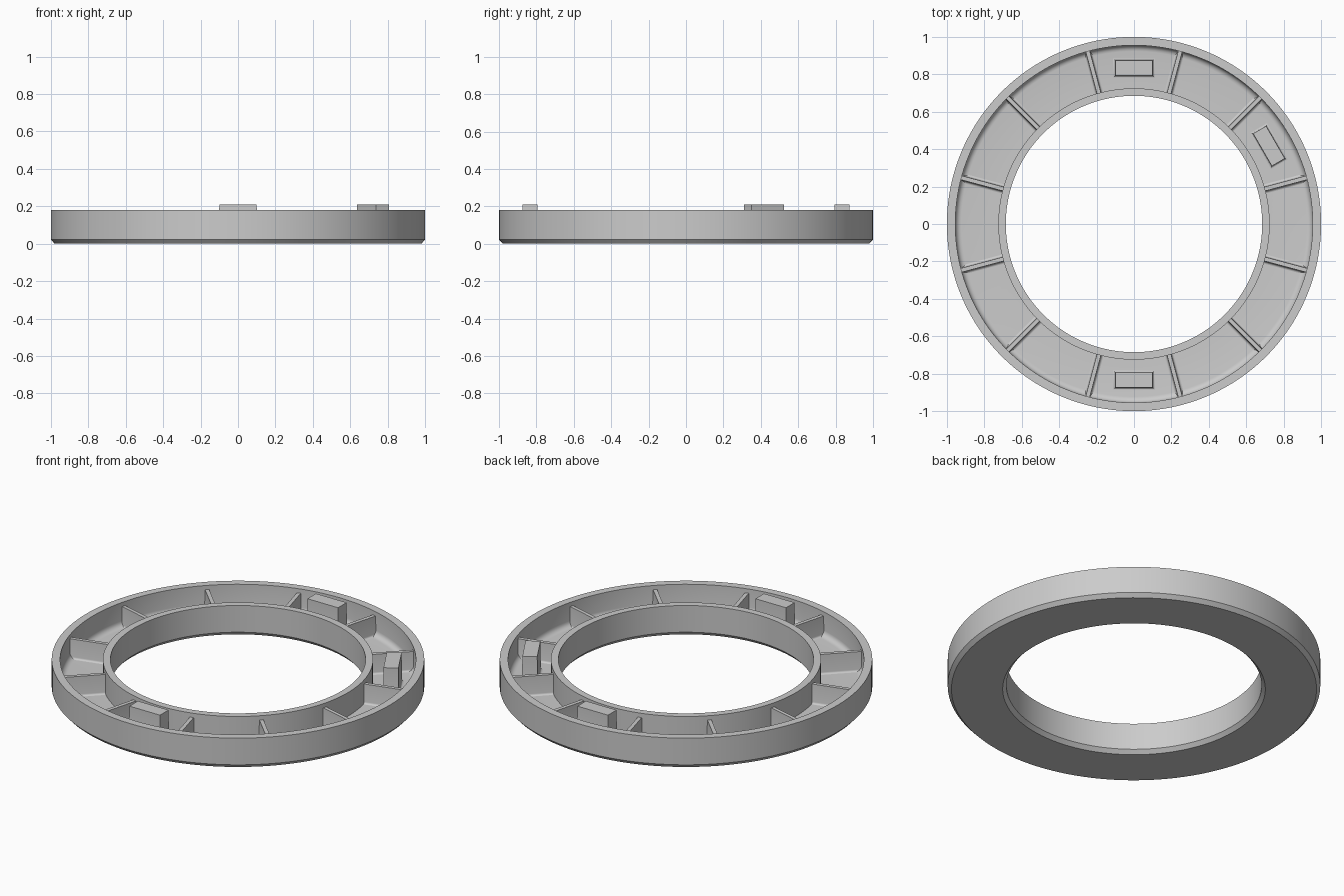
import bpy, bmesh, math
from mathutils import Matrix

if "Cube" in bpy.data.objects:
    bpy.data.objects.remove(bpy.data.objects["Cube"])

FLOOR = 0.04
SEGMENTS = 160


def finish(bm, name, matrix=Matrix()):
    bmesh.ops.recalc_face_normals(bm, faces=bm.faces)
    mesh = bpy.data.meshes.new(name)
    bm.to_mesh(mesh)
    bm.free()
    obj = bpy.data.objects.new(name, mesh)
    bpy.context.collection.objects.link(obj)
    obj.matrix_world = matrix
    bpy.ops.object.select_all(action='DESELECT')
    obj.select_set(True)
    bpy.context.view_layer.objects.active = obj
    bpy.ops.object.shade_smooth_by_angle(angle=math.radians(30))
    return obj


def loft(loops, name, closed=False, matrix=Matrix()):
    """Bridge equal-length vertex loops; cap the ends unless closed."""
    bm = bmesh.new()
    rows = [[bm.verts.new(p) for p in loop] for loop in loops]
    n = len(rows[0])
    pairs = list(zip(rows, rows[1:])) + ([(rows[-1], rows[0])] if closed else [])
    for a, b in pairs:
        for i in range(n):
            j = (i + 1) % n
            bm.faces.new((a[i], a[j], b[j], b[i]))
    if not closed:
        bm.faces.new(rows[0])
        bm.faces.new(rows[-1])
    return finish(bm, name, matrix)


def flare(radius, steps=5):
    """Concave fillet: (extra width, height above floor), bottom to top."""
    angles = [math.pi / 2 * i / steps for i in range(steps + 1)]
    return [(radius * (1 - math.sin(a)), radius * (1 - math.cos(a))) for a in angles]


# Ring channel: turned section with chamfered foot and filleted outer corner
profile = [(0.705, 0), (0.98, 0), (1, 0.022), (1, 0.18), (0.955, 0.18)]
profile += [(0.955 - w, FLOOR + h) for w, h in reversed(flare(0.032))]
profile += [(0.725, FLOOR), (0.725, 0.18), (0.685, 0.18), (0.685, 0.022)]
loops = []
for k in range(SEGMENTS):
    a = 2 * math.pi * k / SEGMENTS
    loops.append([(r * math.cos(a), r * math.sin(a), z) for r, z in profile])
loft(loops, "ring_channel", closed=True)

# Radial ribs: thin drafted section with small foot fillets
half = [(0.025, 0.03)] + [(0.014 + w, FLOOR + h) for w, h in flare(0.011, 4)] + [(0.011, 0.155)]
section = half + [(-t, z) for t, z in reversed(half)]
for k in range(12):
    turn = Matrix.Rotation(math.radians(15 + 30 * k), 4, 'Z')
    loft([[(r, t, z) for t, z in section] for r in (0.71, 0.97)], f"rib_{k + 1}", matrix=turn)

# Raised locating blocks with filleted feet
levels = [(0.012, 0.03)] + [(w + 0.002, FLOOR + h) for w, h in flare(0.01, 4)] + [(0, 0.21)]
for k, angle in enumerate((30, 90, 270)):
    turn = Matrix.Rotation(math.radians(angle), 4, 'Z')
    rings = []
    for grow, z in levels:
        x, y = 0.04 + grow, 0.1 + grow
        rings.append([(0.833 + sx * x, sy * y, z)
                      for sx, sy in ((-1, -1), (1, -1), (1, 1), (-1, 1))])
    loft(rings, f"locating_block_{k + 1}", matrix=turn)
